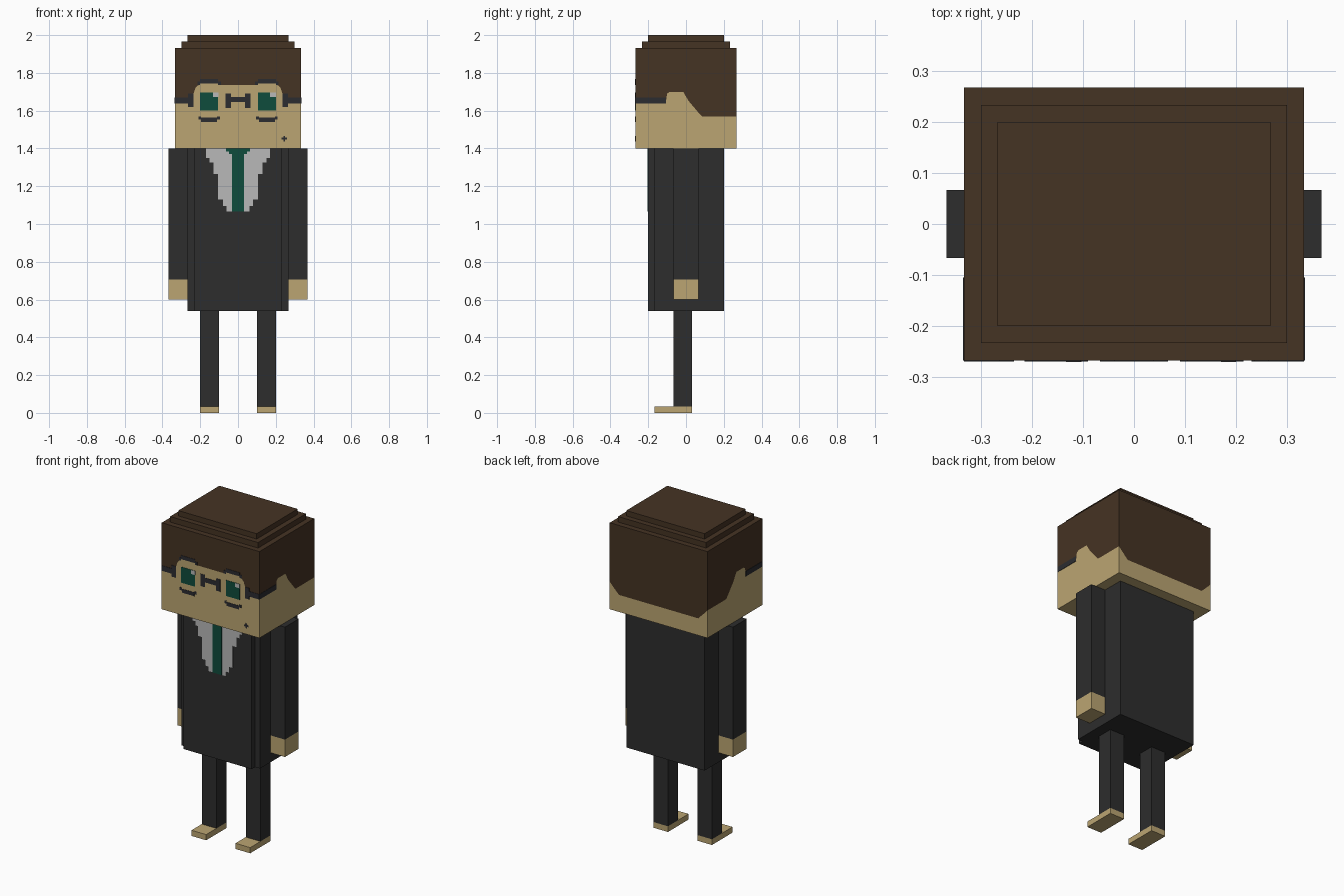
import bpy, bmesh

cube = bpy.data.objects.get("Cube")
if cube:
    bpy.data.objects.remove(cube, do_unlink=True)


def material(name, hex_code):
    """Flat material from an sRGB hex code, stored as linear values."""
    srgb = [int(hex_code[i:i + 2], 16) / 255 for i in (0, 2, 4)]
    lin = [c / 12.92 if c <= 0.04045 else ((c + 0.055) / 1.055) ** 2.4 for c in srgb]
    m = bpy.data.materials.new(name)
    m.use_nodes = True
    m.diffuse_color = (*lin, 1)
    bsdf = m.node_tree.nodes["Principled BSDF"]
    bsdf.inputs["Base Color"].default_value = (*lin, 1)
    bsdf.inputs["Roughness"].default_value = 0.9
    return m


SKIN = material("skin", "BBA572")
HAIR = material("brown_hair", "453323")
SUIT = material("charcoal_suit", "2D2D2D")
FRAME = material("dark_frame", "2B2C30")
GREEN = material("deep_green", "0F4C3C")
WHITE = material("pale_shirt", "B9B9B9")


def finish(name, bm, *mats):
    bmesh.ops.recalc_face_normals(bm, faces=bm.faces)
    mesh = bpy.data.meshes.new(name)
    bm.to_mesh(mesh)
    bm.free()
    for m in mats:
        mesh.materials.append(m)
    obj = bpy.data.objects.new(name, mesh)
    bpy.context.collection.objects.link(obj)
    return obj


def prism(name, points, offset, mat):
    """Extrude a flat outline of 3D points by an offset vector."""
    bm = bmesh.new()
    face = bm.faces.new([bm.verts.new(p) for p in points])
    new = bmesh.ops.extrude_face_region(bm, geom=[face])["geom"]
    bmesh.ops.translate(bm, vec=offset,
                        verts=[v for v in new if isinstance(v, bmesh.types.BMVert)])
    # the starting cap must be present for a closed solid
    if not any(all(v.co[:] in [w.co[:] for w in f.verts] for v in f.verts) and f == face
               for f in bm.faces if face.is_valid):
        bmesh.ops.holes_fill(bm, edges=[e for e in bm.edges if e.is_boundary], sides=0)
    return finish(name, bm, mat)


def box(name, x, y, z, mat):
    pts = [(x[0], y[0], z[0]), (x[1], y[0], z[0]), (x[1], y[1], z[0]), (x[0], y[1], z[0])]
    return prism(name, pts, (0, 0, z[1] - z[0]), mat)


def mirrored_box(name, x, y, z, mat):
    box("left_" + name, x, y, z, mat)
    box("right_" + name, (-x[1], -x[0]), y, z, mat)


def mirror_profile(half):
    """Complete a profile that runs from the -x edge to the middle."""
    return half + [(-a, z) for a, z in reversed(half)]


# Head: each side is split into skin and hair along a hairline
HX, HY, Z0, Z1 = 0.333, 0.267, 1.4, 1.933
front_line = mirror_profile([(-HX, 1.655), (-0.265, 1.655), (-0.235, 1.69), (-0.225, 1.72),
                             (-0.2, 1.745), (-0.105, 1.745), (-0.09, 1.735), (-0.03, 1.735)])
back_line = mirror_profile([(-HX, 1.57), (-0.315, 1.55), (-0.27, 1.505)])
side_line = [(-HY, 1.655), (-0.105, 1.655), (-0.1, 1.69), (-0.085, 1.70), (-0.015, 1.70),
             (0, 1.675), (0.015, 1.65), (0.07, 1.585), (0.085, 1.57), (HY, 1.57)]

bm = bmesh.new()
for line, place in (
        (front_line, lambda a, z: (a, -HY, z)),
        (back_line, lambda a, z: (a, HY, z)),
        (side_line, lambda a, z: (HX, a, z)),
        (side_line, lambda a, z: (-HX, a, z))):
    lo, hi = line[0][0], line[-1][0]
    for index, end in ((0, Z0), (1, Z1)):
        loop = line + [(hi, end), (lo, end)]
        f = bm.faces.new([bm.verts.new(place(a, z)) for a, z in loop])
        f.material_index = index
for index, z in ((0, Z0), (1, Z1)):
    f = bm.faces.new([bm.verts.new((sx * HX, sy * HY, z))
                      for sx, sy in ((-1, -1), (1, -1), (1, 1), (-1, 1))])
    f.material_index = index
bmesh.ops.remove_doubles(bm, verts=bm.verts, dist=0.0005)
finish("head", bm, SKIN, HAIR)

# Stepped crown of hair
box("hair_lower_tier", (-0.3, 0.3), (-0.233, 0.233), (Z1, 1.967), HAIR)
box("hair_upper_tier", (-0.267, 0.267), (-0.2, 0.2), (1.967, 2.0), HAIR)

# Glasses: thin plates on the face and temples
FY = (-HY - 0.002, -HY)
mirrored_box("lens", (0.105, 0.2), FY, (1.60, 1.697), GREEN)
for name, x, z in (
        ("rim_top", (0.105, 0.2), (1.745, 1.768)),
        ("rim_top_outer_corner", (0.2, 0.215), (1.735, 1.755)),
        ("rim_top_inner_corner", (0.09, 0.105), (1.735, 1.755)),
        ("rim_bottom", (0.11, 0.195), (1.54, 1.563)),
        ("rim_bottom_outer_corner", (0.195, 0.21), (1.553, 1.57)),
        ("rim_bottom_inner_corner", (0.095, 0.11), (1.553, 1.57)),
        ("rim_outer_side", (0.235, 0.265), (1.62, 1.69)),
        ("rim_inner_side", (0.038, 0.067), (1.615, 1.69)),
        ("temple_front", (0.265, HX), (1.638, 1.67))):
    mirrored_box(name, x, FY, z, FRAME)
box("bridge", (-0.038, 0.038), FY, (1.645, 1.673), FRAME)
mirrored_box("temple_side", (HX, HX + 0.002), (-HY, -0.105), (1.638, 1.67), FRAME)
for side, x in (("right", -0.133), ("left", 0.17)):
    box(side + "_lens_glint", (x, x + 0.03), (-HY - 0.003, -HY), (1.672, 1.697), WHITE)

# Small mark on the cheek
box("cheek_mark_wide", (0.23, 0.26), FY, (1.447, 1.457), FRAME)
box("cheek_mark_tall", (0.24, 0.25), FY, (1.437, 1.467), FRAME)

# Coat with a raised front panel
coat = [(-0.267, 0.2), (-0.267, -0.167), (-0.233, -0.167), (-0.233, -0.2),
        (0.233, -0.2), (0.233, -0.167), (0.267, -0.167), (0.267, 0.2)]
prism("coat", [(x, y, 0.54) for x, y in coat], (0, 0, 0.86), SUIT)


def stepped_plate(name, steps, top, y, thickness, mat):
    """Symmetric plate that narrows in steps of (half width, lower z)."""
    half, z = [], top
    for w, low in steps:
        half += [(w, z), (w, low)]
        z = low
    outline = half + [(-w, z) for w, z in reversed(half)]
    prism(name, [(w, y, z) for w, z in outline], (0, -thickness, 0), mat)


# Shirt opening and tie
stepped_plate("shirt", [(0.17, 1.35), (0.15, 1.325), (0.13, 1.265), (0.105, 1.13),
                        (0.08, 1.095), (0.06, 1.067)], 1.4, -0.2, 0.002, WHITE)
stepped_plate("tie", [(0.063, 1.385), (0.047, 1.37), (0.032, 1.067)], 1.4, -0.2, 0.004, GREEN)

# Arms, hands, legs and feet
mirrored_box("arm", (0.267, 0.367), (-0.067, 0.067), (0.707, 1.4), SUIT)
mirrored_box("hand", (0.267, 0.367), (-0.067, 0.067), (0.6, 0.707), SKIN)
mirrored_box("leg", (0.1, 0.2), (-0.067, 0.033), (0.035, 0.54), SUIT)
mirrored_box("foot", (0.1, 0.2), (-0.167, 0.033), (0.0, 0.035), SKIN)
